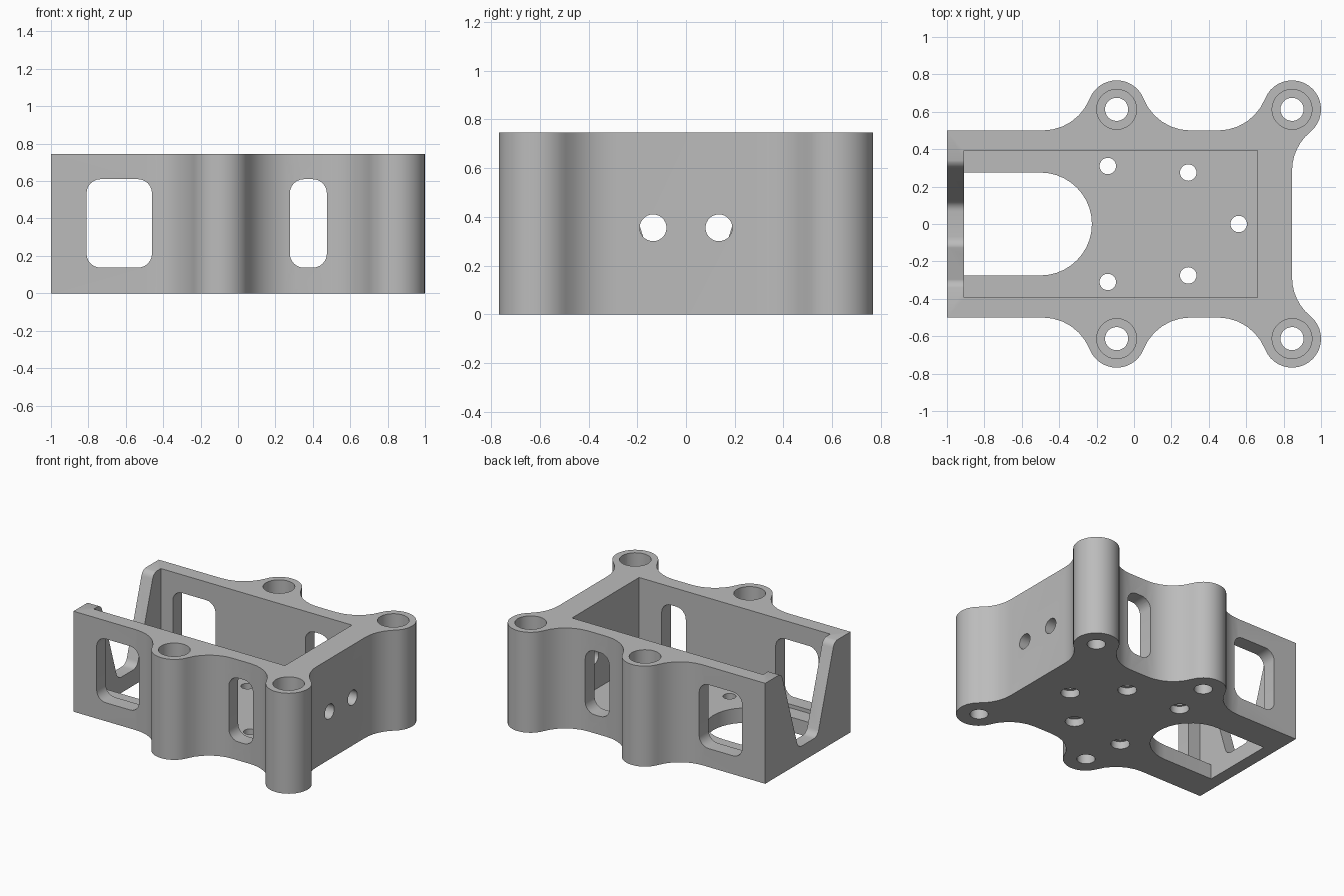
import bpy, bmesh, math
from mathutils import Vector

cube = bpy.data.objects.get("Cube")
if cube:
    bpy.data.objects.remove(cube)

grey = bpy.data.materials.new("plain_grey")
grey.use_nodes = True
colour = (0.5, 0.5, 0.5, 1)
grey.diffuse_color = colour
grey.node_tree.nodes["Principled BSDF"].inputs["Base Color"].default_value = colour

HEIGHT, FLOOR = 0.745, 0.11
BOSS_Y, BOSS_R, BLEND_R, SIDE_Y, END_X = 0.613, 0.155, 0.27, 0.5, 0.845
BOSSES_X = (-0.093, END_X)


def arc(cx, cy, r, start, end, steps):
    angles = [start + (end - start) * i / steps for i in range(steps + 1)]
    return [(cx + r * math.cos(a), cy + r * math.sin(a)) for a in angles]


def rounded(points, radii, steps=6):
    """Polygon with each corner replaced by a tangent arc."""
    out = []
    for i, p in enumerate(points):
        p, r = Vector(p), radii[i]
        if r == 0:
            out.append(tuple(p))
            continue
        u = (Vector(points[i - 1]) - p).normalized()
        v = (Vector(points[(i + 1) % len(points)]) - p).normalized()
        half = u.angle(v) / 2
        c = p + (u + v).normalized() * (r / math.sin(half))
        a = p + u * (r / math.tan(half)) - c
        b = p + v * (r / math.tan(half)) - c
        start = math.atan2(a.y, a.x)
        turn = math.atan2(a.x * b.y - a.y * b.x, a.dot(b))
        out += arc(c.x, c.y, r, start, start + turn, steps)
    return out


def rectangle(x0, x1, y0, y1):
    return [(x0, y0), (x1, y0), (x1, y1), (x0, y1)]


def prism(name, profile, low, high, axis="z"):
    """Extrude a profile along an axis; the profile uses the other two axes."""
    place = {"z": lambda p, t: (p[0], p[1], t),
             "y": lambda p, t: (p[0], t, p[1]),
             "x": lambda p, t: (t, p[0], p[1])}[axis]
    bm = bmesh.new()
    rings = [[bm.verts.new(place(p, t)) for p in profile] for t in (low, high)]
    for ring in rings:
        bm.faces.new(ring)
    n = len(profile)
    for i in range(n):
        j = (i + 1) % n
        bm.faces.new((rings[0][i], rings[0][j], rings[1][j], rings[1][i]))
    bmesh.ops.recalc_face_normals(bm, faces=bm.faces)
    mesh = bpy.data.meshes.new(name)
    bm.to_mesh(mesh)
    bm.free()
    mesh.materials.append(grey)
    obj = bpy.data.objects.new(name, mesh)
    bpy.context.collection.objects.link(obj)
    return obj


def circle(x, y, r, steps=28):
    return arc(x, y, r, 0, math.tau, steps)[:-1]


# Outer outline: straight sides flowing into four round bosses
reach = math.sqrt((BLEND_R + BOSS_R) ** 2 - (SIDE_Y + BLEND_R - BOSS_Y) ** 2)
tilt = math.atan2(SIDE_Y + BLEND_R - BOSS_Y, reach)
drop = math.sqrt((BLEND_R + BOSS_R) ** 2 - BLEND_R ** 2)
end_tilt = math.atan2(drop, BLEND_R)
blend_y = SIDE_Y + BLEND_R
mid_x = BOSSES_X[0]
half = [(-1, SIDE_Y)]
half += arc(mid_x - reach, blend_y, BLEND_R, -math.pi / 2, -tilt, 6)
half += arc(mid_x, BOSS_Y, BOSS_R, math.pi - tilt, tilt, 14)[1:-1]
half += arc(mid_x + reach, blend_y, BLEND_R, math.pi + tilt, math.pi * 1.5, 6)
half += arc(END_X - reach, blend_y, BLEND_R, -math.pi / 2, -tilt, 6)
half += arc(END_X, BOSS_Y, BOSS_R, math.pi - tilt, -end_tilt, 20)[1:-1]
half += arc(END_X + BLEND_R, BOSS_Y - drop, BLEND_R, math.pi - end_tilt, math.pi, 6)
outline = half + [(x, -y) for x, y in reversed(half)]
housing = prism("housing", outline, 0, HEIGHT)

cutters = []


def cut(*args, **kwargs):
    cutters.append(prism("cutter", *args, **kwargs))


# Main pocket and round-ended floor opening
cut(rectangle(-0.908, 0.66, -0.393, 0.393), FLOOR, 1)
slot = [(-0.908, -0.275)] + arc(-0.5, 0, 0.275, -math.pi / 2, math.pi / 2, 20) + [(-0.908, 0.275)]
cut(slot, -0.2, 0.3)

# Tapered cable notch in the open end wall
notch = [(-0.31, HEIGHT + 0.002), (-0.113, 0.117), (0.113, 0.117), (0.31, HEIGHT + 0.002),
         (0.45, HEIGHT + 0.002), (0.45, 1), (-0.45, 1), (-0.45, HEIGHT + 0.002)]
cut(rounded(notch, [0.06] * 4 + [0] * 4), -1.2, -0.8, axis="x")

# Side windows, passing through both long walls
for x0, x1 in ((-0.81, -0.46), (0.277, 0.475)):
    cut(rounded(rectangle(x0, x1, 0.137, 0.61), [0.075] * 4), -1, 1, axis="y")

# Stepped bores in the bosses
for x in BOSSES_X:
    for y in (-BOSS_Y, BOSS_Y):
        cut(circle(x, y, 0.062), -0.2, 1)
        cut(circle(x, y, 0.107), 0.12, 1)

# Floor screw holes, widened underneath
for x, y in ((-0.14, 0.31), (-0.14, -0.31), (0.29, 0.275), (0.29, -0.275), (0.56, 0)):
    cut(circle(x, y, 0.044), -0.2, 0.3)
    cut(circle(x, y, 0.064), -0.2, 0.055)

# Two holes through the closed end wall
for y in (-0.135, 0.135):
    cut(circle(y, 0.355, 0.055), 0.5, 1.2, axis="x")

bpy.context.view_layer.objects.active = housing
for cutter in cutters:
    mod = housing.modifiers.new("cut", "BOOLEAN")
    mod.operation = "DIFFERENCE"
    mod.solver = "EXACT"
    mod.object = cutter
    bpy.ops.object.modifier_apply(modifier=mod.name)
    bpy.data.objects.remove(cutter)

bpy.ops.object.select_all(action="DESELECT")
housing.select_set(True)
bpy.ops.object.shade_smooth_by_angle(angle=math.radians(30))
